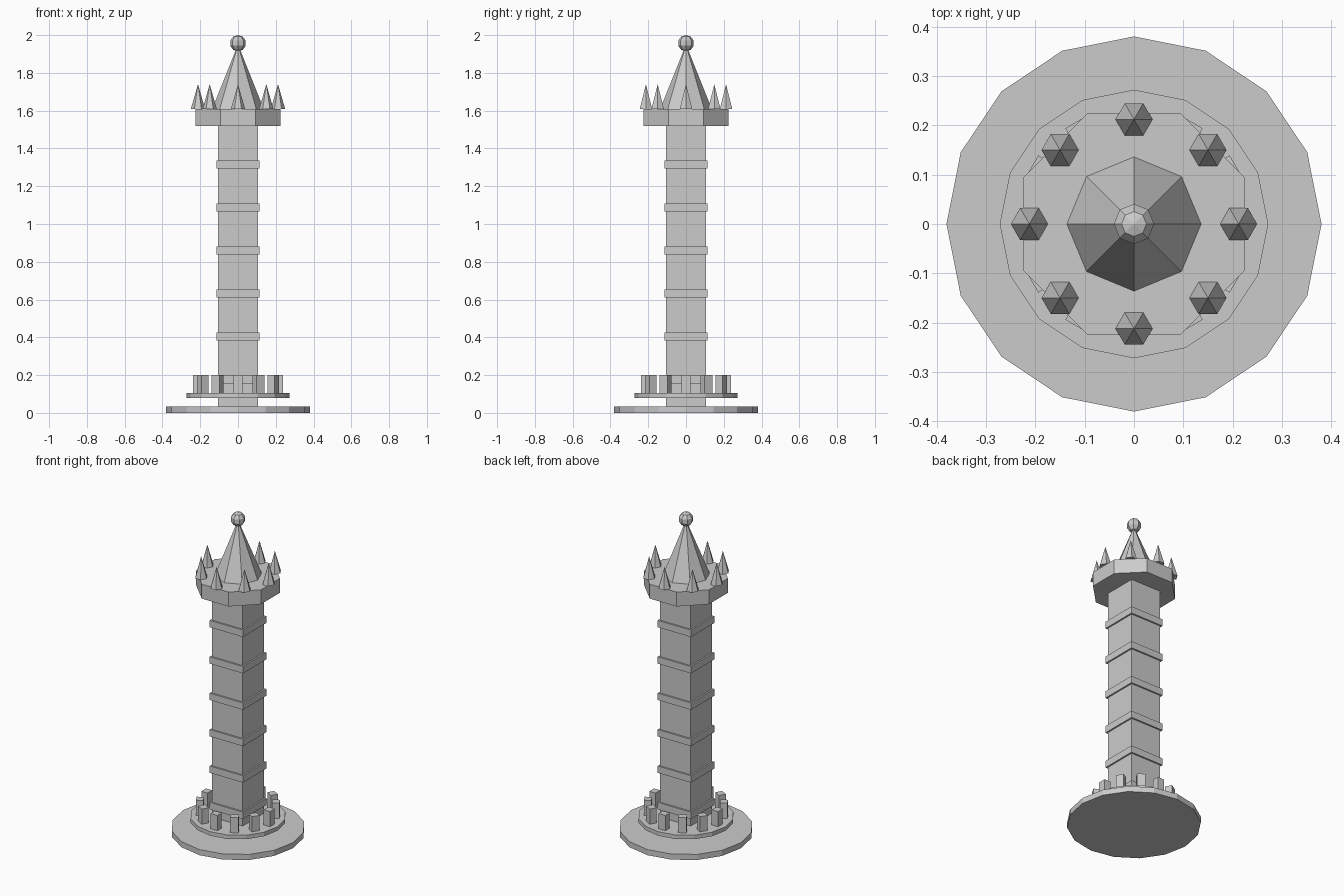
import bpy, math
from math import cos, sin, pi

cube = bpy.data.objects.get("Cube")
if cube:
    bpy.data.objects.remove(cube, do_unlink=True)

stone = bpy.data.materials.new("grey_stone")
stone.use_nodes = True
GREY = (0.6, 0.6, 0.6, 1)
stone.diffuse_color = GREY
stone.node_tree.nodes["Principled BSDF"].inputs["Base Color"].default_value = GREY


def finish(name):
    ob = bpy.context.object
    ob.name = name
    ob.data.materials.append(stone)
    return ob


def prism(name, sides, radius, z0, z1, turn=0.0, tip=None, x=0, y=0):
    """Upright prism, or a cone when tip is the top radius."""
    bpy.ops.mesh.primitive_cone_add(
        vertices=sides, radius1=radius, radius2=radius if tip is None else tip,
        depth=z1 - z0, location=(x, y, (z0 + z1) / 2), rotation=(0, 0, turn))
    return finish(name)


def box(name, size, location, turn=0.0):
    bpy.ops.mesh.primitive_cube_add(size=1, location=location, rotation=(0, 0, turn))
    ob = finish(name)
    ob.scale = size
    return ob


# Stepped round base
prism("base_disc", 16, 0.38, 0, 0.035)
prism("terrace_disc", 16, 0.272, 0.08, 0.105)

# Battlements around the terrace
for i in range(12):
    a = i * pi / 6
    box(f"merlon_{i + 1}", (0.043, 0.047, 0.095),
        (0.216 * cos(a), 0.216 * sin(a), 0.1525), a)

# Square shaft with raised bands
box("shaft", (0.21, 0.21, 1.485), (0, 0, 0.7775))
for i in range(6):
    box(f"band_{i + 1}", (0.23, 0.23, 0.043), (0, 0, 0.177 + i * 0.2275))

# Octagonal crown, ring of spikes and spire
prism("crown", 8, 0.225 / cos(pi / 8), 1.52, 1.61, pi / 8)
for i in range(8):
    a = i * pi / 4
    prism(f"spike_{i + 1}", 6, 0.0375, 1.61, 1.74, pi / 6, 0,
          0.212 * cos(a), 0.212 * sin(a))
prism("spire", 8, 0.136, 1.61, 1.95, 0, 0)

# Faceted ball finial
bpy.ops.mesh.primitive_uv_sphere_add(segments=8, ring_count=5, radius=0.043,
                                     location=(0, 0, 1.957))
finish("finial_ball")
